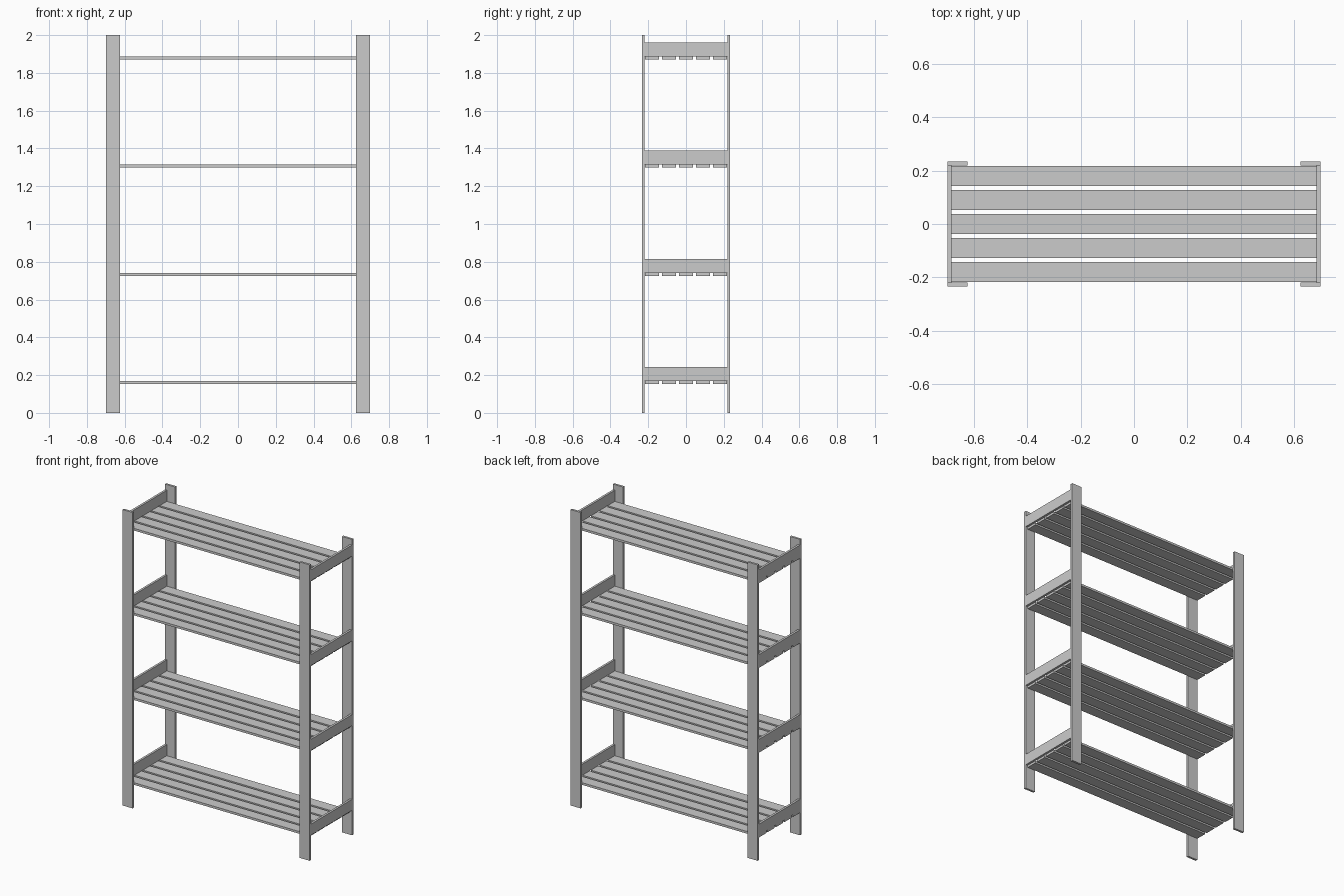
import bpy

if "Cube" in bpy.data.objects:
    bpy.data.objects.remove(bpy.data.objects["Cube"])

T = 0.015        # board thickness
W = 0.075        # board width
HALF_X = 0.70
SLAT_Y = 0.2185  # half depth of a shelf


def board(name, x, y, z):
    """Box spanning the given (min, max) ranges."""
    bpy.ops.mesh.primitive_cube_add(
        size=1, location=[(a + b) / 2 for a, b in (x, y, z)])
    ob = bpy.context.object
    ob.name = name
    ob.scale = [b - a for a, b in (x, y, z)]
    bpy.ops.object.transform_apply(location=False, rotation=False, scale=True)
    return ob


# Four upright posts
for sx, side in ((-1, "left"), (1, "right")):
    for sy, face in ((-1, "front"), (1, "back")):
        x = sorted((sx * HALF_X, sx * (HALF_X - W)))
        y = sorted((sy * SLAT_Y, sy * (SLAT_Y + T)))
        board(f"{face}_{side}_post", x, y, (0, 2))

for level in range(4):
    z = 0.153 + 0.573 * level

    # Five slats per shelf, stopping short of the right side
    for i in range(-2, 3):
        y = i * 0.09
        y0 = max(y - W / 2, -SLAT_Y)
        y1 = min(y + W / 2, SLAT_Y)
        board(f"shelf_{level + 1}_slat_{i + 3}",
              (-HALF_X, HALF_X - T), (y0, y1), (z, z + T))

    # End boards resting at slat height, tying the posts together
    for sx, side in ((-1, "left"), (1, "right")):
        x = sorted((sx * HALF_X, sx * (HALF_X - T)))
        board(f"{side}_end_board_{level + 1}", x,
              (-SLAT_Y, SLAT_Y), (z + T, z + T + W))
